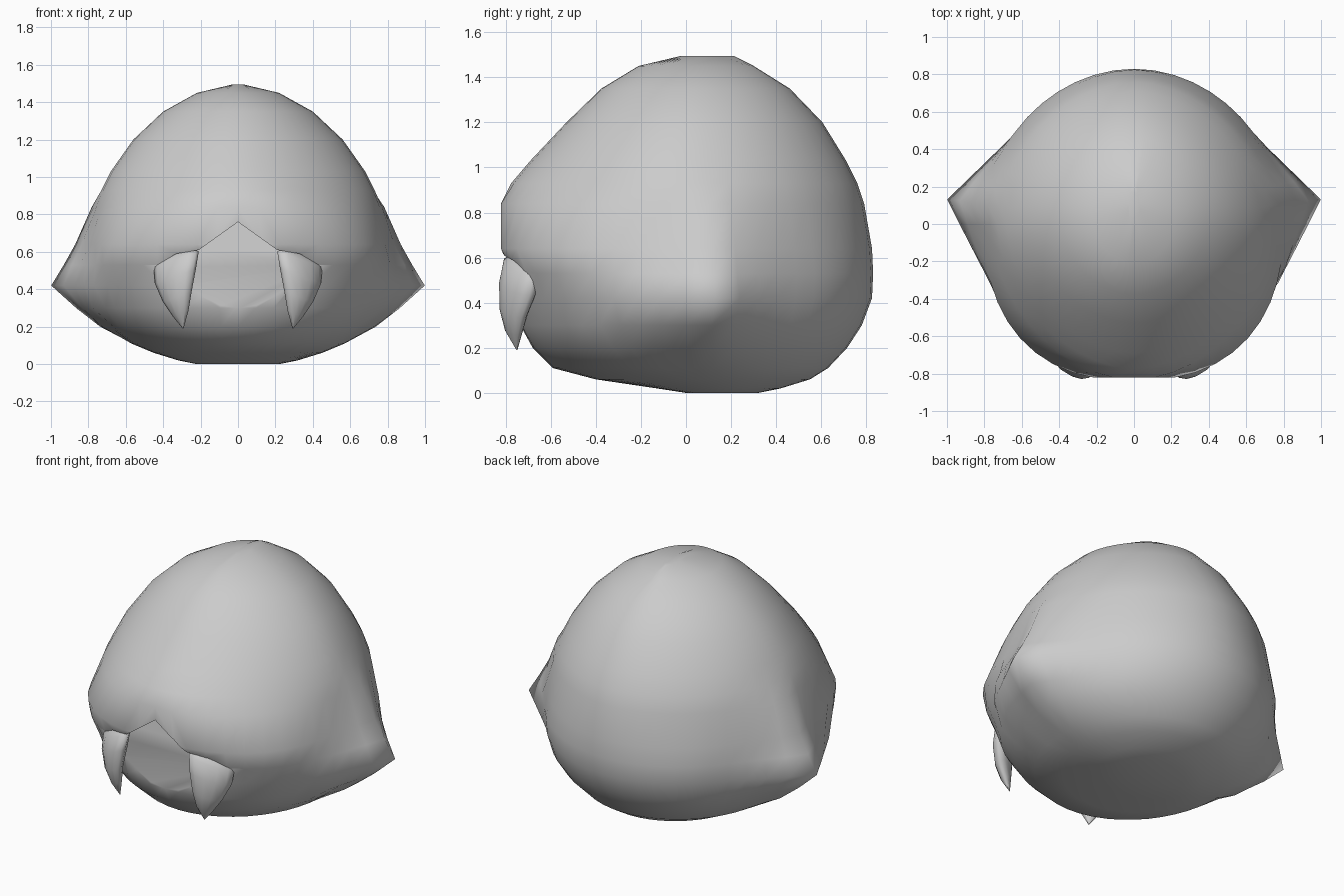
import bpy, bmesh
from math import sin, cos, pi, acos, atan2, hypot, radians

if "Cube" in bpy.data.objects:
    bpy.data.objects.remove(bpy.data.objects["Cube"])


def finish(bm, name):
    bmesh.ops.remove_doubles(bm, verts=bm.verts, dist=1e-5)
    bmesh.ops.recalc_face_normals(bm, faces=bm.faces)
    me = bpy.data.meshes.new(name)
    bm.to_mesh(me)
    bm.free()
    ob = bpy.data.objects.new(name, me)
    bpy.context.collection.objects.link(ob)
    return ob


def loft(rings, name):
    bm = bmesh.new()
    vs = [[bm.verts.new(p) for p in r] for r in rings]
    n = len(rings[0])
    for a, b in zip(vs, vs[1:]):
        for i in range(n):
            bm.faces.new((a[i], a[(i + 1) % n], b[(i + 1) % n], b[i]))
    bm.faces.new(vs[0][::-1])
    bm.faces.new(vs[-1])
    return finish(bm, name)


def smooth(ob, angle):
    bpy.ops.object.select_all(action='DESELECT')
    ob.select_set(True)
    bpy.context.view_layer.objects.active = ob
    bpy.ops.object.shade_smooth_by_angle(angle=radians(angle))


# Head: horizontal sections
# (z, half width, centre y, front y, back y, front squareness, cheek tip x)
sections = [
    (0, .22, .15, .0, .32, 2, 0), (.02, .32, .14, -.13, .42, 2, 0),
    (.06, .45, .1, -.4, .55, 2, 0), (.11, .57, .05, -.59, .63, 2, 0),
    (.2, .69, .02, -.68, .715, 2, .74), (.3, .765, 0, -.735, .78, 2.05, .87),
    (.42, .79, 0, -.755, .825, 2.2, 1.0), (.53, .8, 0, -.78, .83, 2.45, .935),
    (.64, .8, 0, -.84, .825, 2.35, .875), (.84, .765, 0, -.835, .79, 1.85, .785),
    (.93, .73, 0, -.775, .76, 1.8, 0), (1.03, .68, 0, -.69, .71, 1.8, 0),
    (1.2, .56, .02, -.53, .605, 1.85, 0), (1.35, .4, .04, -.375, .46, 1.9, 0),
    (1.45, .22, .04, -.21, .3, 2, 0), (1.495, .03, .09, -.02, .21, 2, 0)]
rings = []
for z, w, yc, yf, yb, n, tip in sections:
    half = []
    for k in range(25):
        a = radians(-90 + 7.5 * k)
        c, s = max(cos(a), 0), sin(a)
        e, b = (1.85 if z > .6 else 1.95, yb - yc) if s > 0 else (n, yc - yf)
        r = ((c / w) ** e + (abs(s) / b) ** e) ** (-1 / e)
        if tip:  # straight flanks from the head out to the cheek point
            t = hypot(tip, .13)
            d = a - atan2(.13, tip)
            wf = w * (1.05 if d < -.01 and z < .6 else 1)
            alpha = acos(min(1, wf / t))
            if abs(d) < alpha:
                r = max(r, wf / cos(alpha - abs(d)))
        half.append((r * c, max(yc + r * s, -.82), z))
    rings.append(half + [(-x, y, q) for x, y, q in half[-2:0:-1]])
head = loft(rings, "head")

# Mouth recess under the peaked upper lip
half = [(.21, .61), (.33, .59), (.45, .52), (.52, .44), (.45, .26)]
outline = [(0, .76)] + half + [(-x, z) for x, z in reversed(half)]
cutter = loft([[(x, -1.1, z) for x, z in outline],
               [(x, -.67 - .14 * (.76 - z), z) for x, z in outline]], "mouth_cutter")
cutter.hide_render = True
mod = head.modifiers.new("mouth", 'BOOLEAN')
mod.operation = 'DIFFERENCE'
mod.solver = 'EXACT'
mod.object = cutter
bpy.context.view_layer.objects.active = head
bpy.ops.object.modifier_apply(modifier=mod.name)
bpy.data.objects.remove(cutter)
smooth(head, 62)

# Fangs: tapering slanted sections (z, centre x, radius x, centre y, radius y)
fang = [(.6, .32, .07, -.72, .03), (.56, .33, .12, -.73, .06),
        (.47, .335, .11, -.745, .068), (.36, .325, .077, -.765, .052),
        (.27, .307, .042, -.765, .033), (.19, .293, .002, -.75, .002)]
for side, name in ((1, "fang_right"), (-1, "fang_left")):
    rings = []
    for z, cx, rx, cy, ry in fang:
        rings.append([(side * (cx + rx * cos(a)), cy + ry * sin(a) + .45 * rx * cos(a),
                       z - .35 * rx * cos(a)) for a in (2 * pi * k / 12 for k in range(12))])
    smooth(loft(rings, name), 60)
